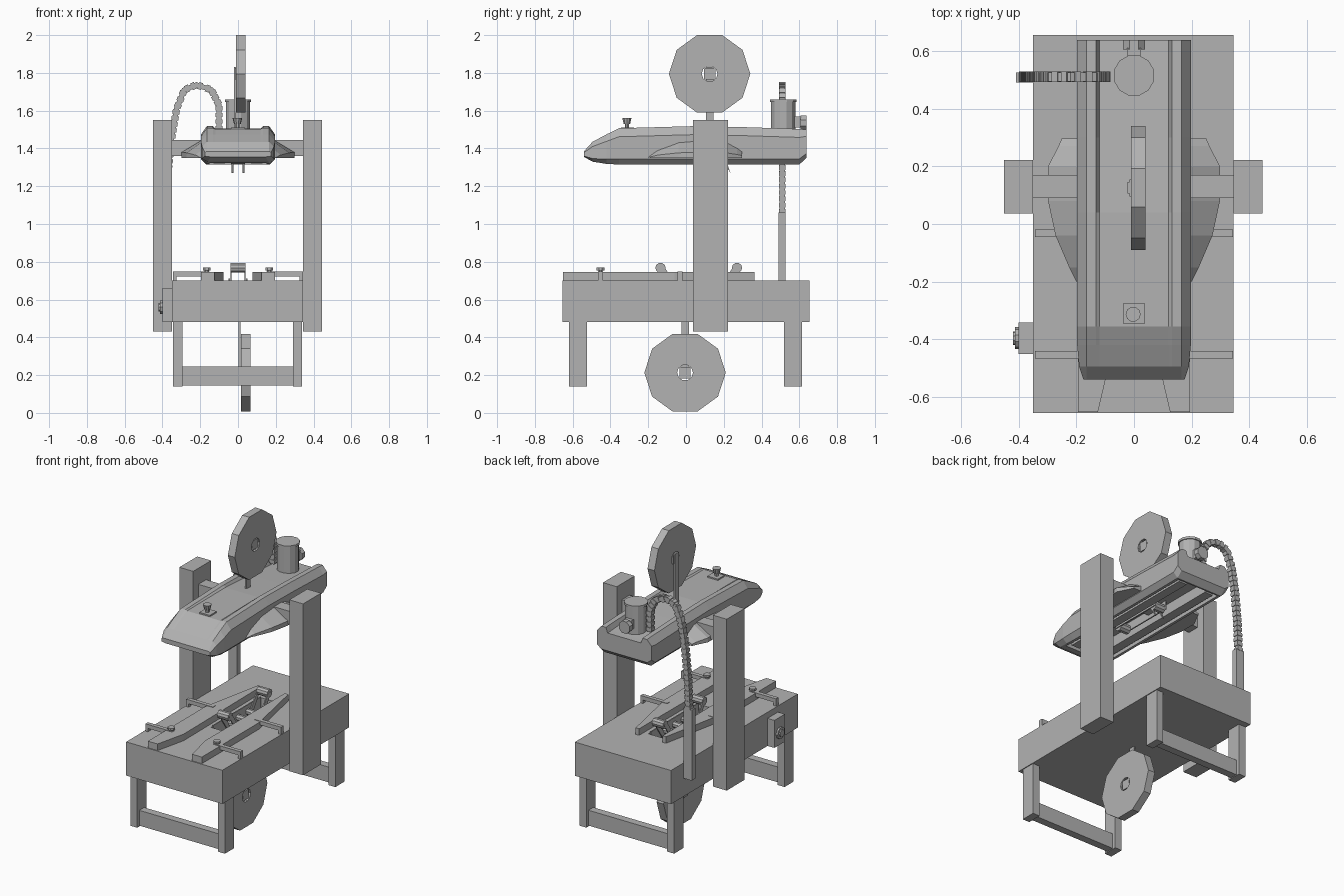
import bpy, bmesh, math
from mathutils import Vector

grey = bpy.data.materials.new("machine grey")
grey.diffuse_color = (0.45, 0.45, 0.45, 1)


def make(name, verts, faces):
    me = bpy.data.meshes.new(name)
    me.from_pydata(verts, [], faces)
    bm = bmesh.new()
    bm.from_mesh(me)
    bmesh.ops.recalc_face_normals(bm, faces=bm.faces)
    bm.to_mesh(me)
    bm.free()
    me.materials.append(grey)
    ob = bpy.data.objects.new(name, me)
    bpy.context.collection.objects.link(ob)
    return ob


def loft(name, rings):
    n = len(rings[0])
    faces = [list(range(n)), [(len(rings) - 1) * n + i for i in range(n)]]
    for r in range(len(rings) - 1):
        for i in range(n):
            j = (i + 1) % n
            faces.append([r * n + i, r * n + j, (r + 1) * n + j, (r + 1) * n + i])
    return make(name, [p for ring in rings for p in ring], faces)


def box(name, x0, x1, y0, y1, z0, z1):
    return loft(name, [[(x0, y0, z), (x1, y0, z), (x1, y1, z), (x0, y1, z)] for z in (z0, z1)])


def cyl(name, axis, c, r, a, b, n=12, r2=None):
    """Prism along an axis between a and b; c holds the two other coordinates."""
    rings = []
    for h, rad in ((a, r), (b, r2 or r)):
        ring = []
        for i in range(n):
            t = 2 * math.pi * (i + 0.5) / n + math.pi / 2
            u, v = c[0] + rad * math.cos(t), c[1] + rad * math.sin(t)
            ring.append({'x': (h, u, v), 'y': (u, h, v), 'z': (u, v, h)}[axis])
        rings.append(ring)
    return loft(name, rings)


def cut(ob, *cutters):
    for c in cutters:
        c.hide_render = True
        c.hide_viewport = True
        c.display_type = 'WIRE'
        m = ob.modifiers.new("cut", 'BOOLEAN')
        m.operation = 'DIFFERENCE'
        m.solver = 'EXACT'
        m.object = c


# table with a slot for the lower tape unit
table = box("table", -0.35, 0.345, -0.655, 0.655, 0.48, 0.70)
cut(table, box("slot_cutter", -0.055, 0.055, -0.2, 0.31, 0.6, 0.75))

# legs and cross bars
for y0, y1 in ((-0.62, -0.525), (0.52, 0.615)):
    for x0 in (-0.345, 0.29):
        box("leg", x0, x0 + 0.05, y0, y1, 0.14, 0.48)
    ym = (y0 + y1) / 2
    box("leg_cross_bar", -0.295, 0.29, ym - 0.025, ym + 0.025, 0.145, 0.245)

# columns and the arm between them
for x0 in (-0.45, 0.345):
    box("column", x0, x0 + 0.1, 0.037, 0.222, 0.43, 1.55)
box("cross_arm", -0.35, 0.345, 0.09, 0.17, 1.36, 1.445)

# sealing head: y, half width, bottom, rim height, panel height
stations = [(-0.54, 0.175, 1.355, 1.385, 1.385), (-0.495, 0.19, 1.33, 1.435, 1.435),
            (-0.42, 0.197, 1.318, 1.475, 1.473), (-0.355, 0.197, 1.315, 1.507, 1.503),
            (0.04, 0.197, 1.315, 1.518, 1.505), (0.3, 0.197, 1.315, 1.513, 1.49),
            (0.6, 0.197, 1.315, 1.503, 1.468), (0.638, 0.197, 1.35, 1.50, 1.466)]
rings = []
for y, w, zb, zt, zp in stations:
    k = min(1, (zt - zb) / 0.19)
    half = [(0.12, zp), (0.132, zt), (0.165, zt), (w, zt - 0.045 * k),
            (w, zb + 0.03 * k), (w - 0.03, zb)]
    rings.append([(x, y, z) for x, z in half] + [(-x, y, z) for x, z in reversed(half)])
head = loft("sealing_head", rings)
cut(head, box("head_cutter", -0.15, 0.15, -0.45, 0.59, 1.25, 1.39))

# underside belts, upper tape unit and cutter prongs
for s in (-1, 1):
    box("head_belt", s * 0.10 - 0.03, s * 0.10 + 0.03, -0.42, 0.57, 1.32, 1.395)
    loft("tape_prong", [[(s * 0.03 + d, 0.20, 1.33), (s * 0.03 + d, 0.235, 1.27),
                         (s * 0.03 + d, 0.215, 1.33)] for d in (-0.005, 0.005)])
    box("upper_tape_plate", s * 0.038 - 0.004, s * 0.038 + 0.004, -0.12, 0.25, 1.335, 1.395)
for y in (-0.1, 0.22):
    cyl("upper_tape_roller", 'x', (y, 1.345), 0.03, -0.036, 0.036, 10)

# tapered side wings of the head: y, reach, top
for s in (-1, 1):
    wing = []
    for y, w, zt in [(-0.20, 0.2, 1.352), (-0.15, 0.225, 1.395), (-0.04, 0.272, 1.435),
                     (0.08, 0.298, 1.445), (0.2, 0.298, 1.442), (0.27, 0.262, 1.405),
                     (0.297, 0.25, 1.385)]:
        wing.append([(s * 0.15, y, 1.35), (s * w, y, 1.35),
                     (s * w, y, 1.352 + (zt - 1.352) * 0.3), (s * 0.19, y, zt), (s * 0.15, y, zt)])
    loft("side_wing", wing)

# motor and its connector
cyl("motor", 'z', (0, 0.515), 0.066, 1.45, 1.65)
cyl("motor_cap", 'z', (0, 0.515), 0.072, 1.645, 1.66)
box("motor_bracket", -0.025, 0.025, 0.56, 0.61, 1.51, 1.57)
cyl("motor_connector", 'y', (0, 1.535), 0.042, 0.605, 0.638, 8)

# height knob on the head
box("knob_plate", -0.038, 0.038, -0.345, -0.275, 1.50, 1.512)
cyl("knob_stem", 'z', (-0.003, -0.313), 0.012, 1.51, 1.535, 8)
cyl("knob", 'z', (-0.003, -0.313), 0.018, 1.53, 1.562, 10, 0.026)


# tape rolls on thin posts
def tape_roll(name, x0, y, z, p0, p1):
    roll = cyl(name, 'x', (y, z), 0.2155, x0, x0 + 0.05, 10)
    cut(roll, cyl(name + "_hole_cutter", 'x', (y, z), 0.042, x0 - 0.05, x0 + 0.1, 10))
    box(name + "_post", x0 - 0.012, x0 - 0.001, y - 0.02, y + 0.02, p0, p1)
    box(name + "_axle", x0 - 0.005, x0 + 0.045, y - 0.03, y + 0.03, z - 0.03, z + 0.03)


tape_roll("upper_tape_roll", -0.01, 0.125, 1.795, 1.49, 1.83)
tape_roll("lower_tape_roll", 0.015, -0.005, 0.213, 0.183, 0.49)

# cable chain made of links along an arch, with its carrier post
path = [Vector(p) for p in [(-0.10, 1.49), (-0.10, 1.63), (-0.14, 1.71), (-0.22, 1.737),
                            (-0.285, 1.71), (-0.325, 1.61), (-0.352, 1.45),
                            (-0.372, 1.25), (-0.38, 1.05)]]
outer = []
for i, p in enumerate(path):
    t = (path[min(i + 1, len(path) - 1)] - path[max(i - 1, 0)]).normalized()
    n = Vector((-t.y, t.x))
    ring = []
    for d, y in ((-0.014, 0.495), (0.014, 0.495), (0.014, 0.525), (-0.014, 0.525)):
        q = p + n * d
        ring.append((q.x, y, q.y))
    outer.append(ring)
loft("cable_chain", outer)
for a, b in zip(path, path[1:]):
    t = (b - a).normalized()
    n = Vector((-t.y, t.x)) * 0.019
    count = max(1, round((b - a).length / 0.035))
    for k in range(count):
        m = a + (b - a) * ((k + 0.5) / count)
        pts = [m + n - t * 0.011, m - n - t * 0.011, m - n + t * 0.011, m + n + t * 0.011]
        loft("chain_link", [[(q.x, y, q.y) for q in pts] for y in (0.492, 0.528)])
box("chain_carrier", -0.41, -0.35, 0.49, 0.526, 0.60, 1.06)

# control box and switch
box("control_box", -0.40, -0.35, -0.45, -0.342, 0.48, 0.66)
cyl("control_switch", 'x', (-0.396, 0.56), 0.038, -0.412, -0.40, 10)
cyl("switch_button", 'x', (-0.396, 0.56), 0.024, -0.42, -0.41, 10)

# carton guides with their brackets
for s in (-1, 1):
    outline = [(0.125, -0.652), (0.195, -0.652), (0.195, -0.06), (0.11, 0.363),
               (0.085, 0.363), (0.078, -0.45)]
    loft("carton_guide", [[(s * x, y, z) for x, y in outline] for z in (0.702, 0.745)])
    for y in (-0.453, -0.032):
        a, b = sorted((s * 0.15, s * 0.34))
        box("guide_bracket", a, b, y - 0.013, y + 0.013, 0.722, 0.748)
        a, b = sorted((s * 0.325, s * 0.343))
        box("bracket_foot", a, b, y - 0.013, y + 0.013, 0.70, 0.748)
    cyl("guide_knob_stem", 'z', (s * 0.165, -0.453), 0.012, 0.745, 0.757, 8)
    cyl("guide_knob", 'z', (s * 0.165, -0.453), 0.022, 0.755, 0.769, 8)

# lower tape unit: rollers held by slanted arms
for y, d in ((-0.135, 1), (0.27, -1)):
    cyl("lower_tape_roller", 'x', (y, 0.768), 0.027, -0.04, 0.04, 10)
    for x in (-0.041, 0.034):
        loft("roller_arm", [[(h, y - 0.018, 0.775), (h, y + 0.018, 0.775),
                             (h, y + d * 0.10 + 0.018, 0.63), (h, y + d * 0.10 - 0.018, 0.63)]
                            for h in (x, x + 0.007)])
for x in (-0.05, 0.043):
    box("lower_tape_plate", x, x + 0.007, -0.19, 0.30, 0.6, 0.712)
for y in (-0.03, 0.06, 0.16):
    cyl("idler_roller", 'x', (y, 0.67), 0.02, -0.043, 0.043, 8)
